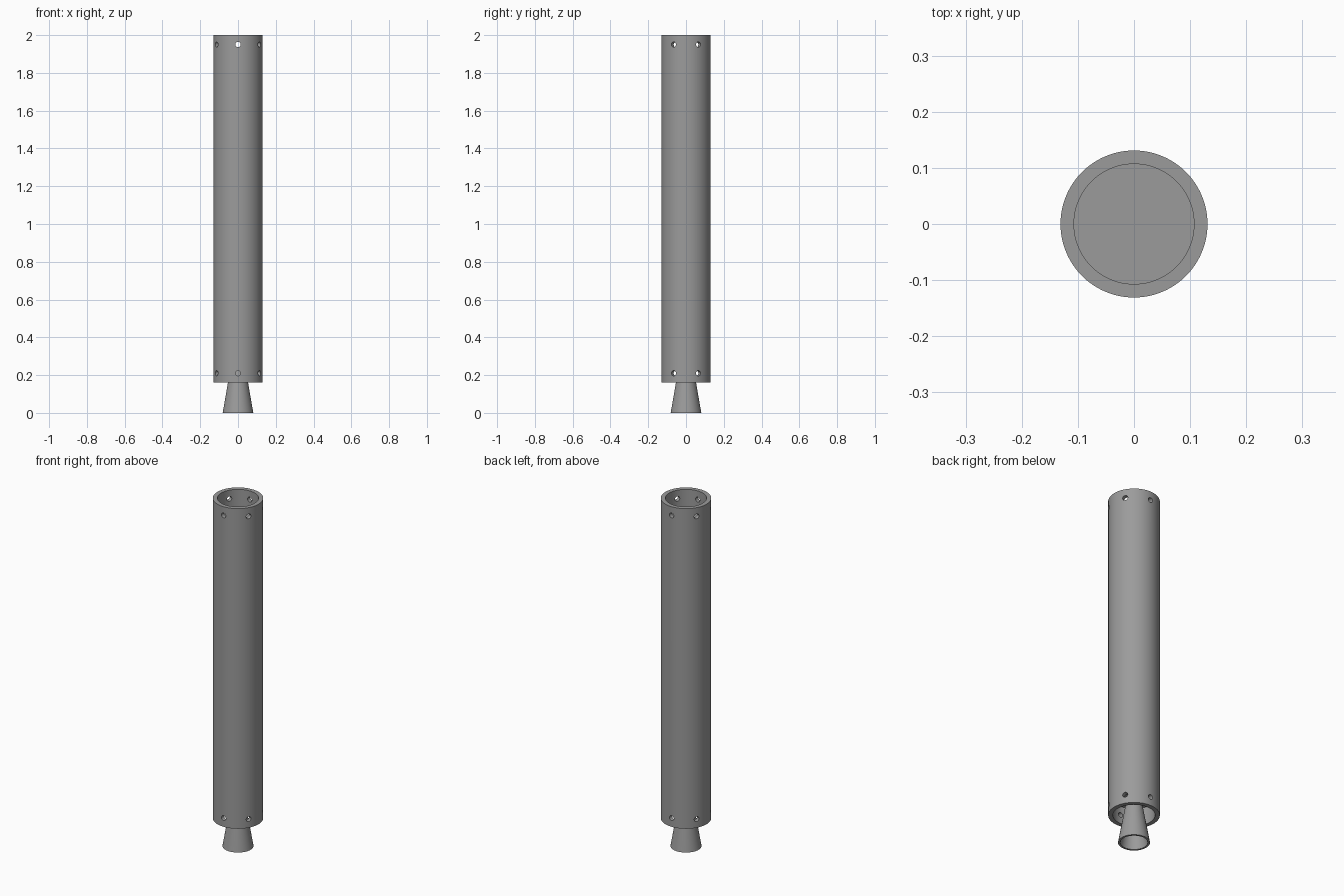
import bpy, bmesh, math
from mathutils import Matrix

if "Cube" in bpy.data.objects:
    bpy.data.objects.remove(bpy.data.objects["Cube"])

metal = bpy.data.materials.new("grey metal")
metal.diffuse_color = (0.33, 0.33, 0.33, 1)
metal.use_nodes = True
metal.node_tree.nodes["Principled BSDF"].inputs["Base Color"].default_value = metal.diffuse_color
SIDES = 96


def lathe(name, profile, closed):
    """Spin an (r, z) profile around the z axis."""
    bm = bmesh.new()
    verts = [bm.verts.new((r, 0, z)) for r, z in profile]
    edges = [bm.edges.new(p) for p in zip(verts, verts[1:])]
    if closed:
        edges.append(bm.edges.new((verts[-1], verts[0])))
    bmesh.ops.spin(bm, geom=verts + edges, cent=(0, 0, 0), axis=(0, 0, 1),
                   angle=math.tau, steps=SIDES, use_merge=True)
    bmesh.ops.remove_doubles(bm, verts=bm.verts, dist=1e-5)
    bmesh.ops.recalc_face_normals(bm, faces=bm.faces)
    return finish(name, bm)


def finish(name, bm):
    mesh = bpy.data.meshes.new(name)
    bm.to_mesh(mesh)
    bm.free()
    mesh.materials.append(metal)
    obj = bpy.data.objects.new(name, mesh)
    bpy.context.collection.objects.link(obj)
    return obj


# Thick-walled casing, open at both ends
casing = lathe("casing_tube", [(0.131, 0.16), (0.131, 2.0), (0.107, 2.0), (0.107, 0.16)], True)

# Ring of six radial screw holes near each end
bm = bmesh.new()
for z in (0.21, 1.95):
    for i in range(6):
        spot = (Matrix.Translation((0, 0, z))
                @ Matrix.Rotation(math.radians(30 + 60 * i), 4, 'Z')
                @ Matrix.Translation((0.12, 0, 0))
                @ Matrix.Rotation(math.pi / 2, 4, 'Y'))
        bmesh.ops.create_cone(bm, cap_ends=True, segments=24, radius1=0.014,
                              radius2=0.014, depth=0.06, matrix=spot)
cutter = finish("screw_hole_cutter", bm)
cutter.hide_render = True
cutter.hide_set(True)
cut = casing.modifiers.new("screw holes", 'BOOLEAN')
cut.operation = 'DIFFERENCE'
cut.solver = 'EXACT'
cut.object = cutter

# Forward bulkhead, recessed in the top of the casing
bulkhead = lathe("forward_bulkhead", [(0, 1.89), (0.107, 1.89), (0.107, 1.80), (0, 1.80)], False)

# Nozzle: flared bell, throat and the flange that plugs the casing
nozzle = lathe("nozzle", [
    (0.081, 0.0), (0.036, 0.26), (0.107, 0.26), (0.107, 0.35), (0.095, 0.35),
    (0.027, 0.27), (0.027, 0.24), (0.070, 0.0)], True)

# Smooth round walls with crisp rims
bpy.ops.object.select_all(action='DESELECT')
for obj in (casing, bulkhead, nozzle):
    obj.select_set(True)
bpy.context.view_layer.objects.active = casing
bpy.ops.object.convert(target='MESH')
bpy.ops.object.shade_smooth_by_angle(angle=math.radians(30))
